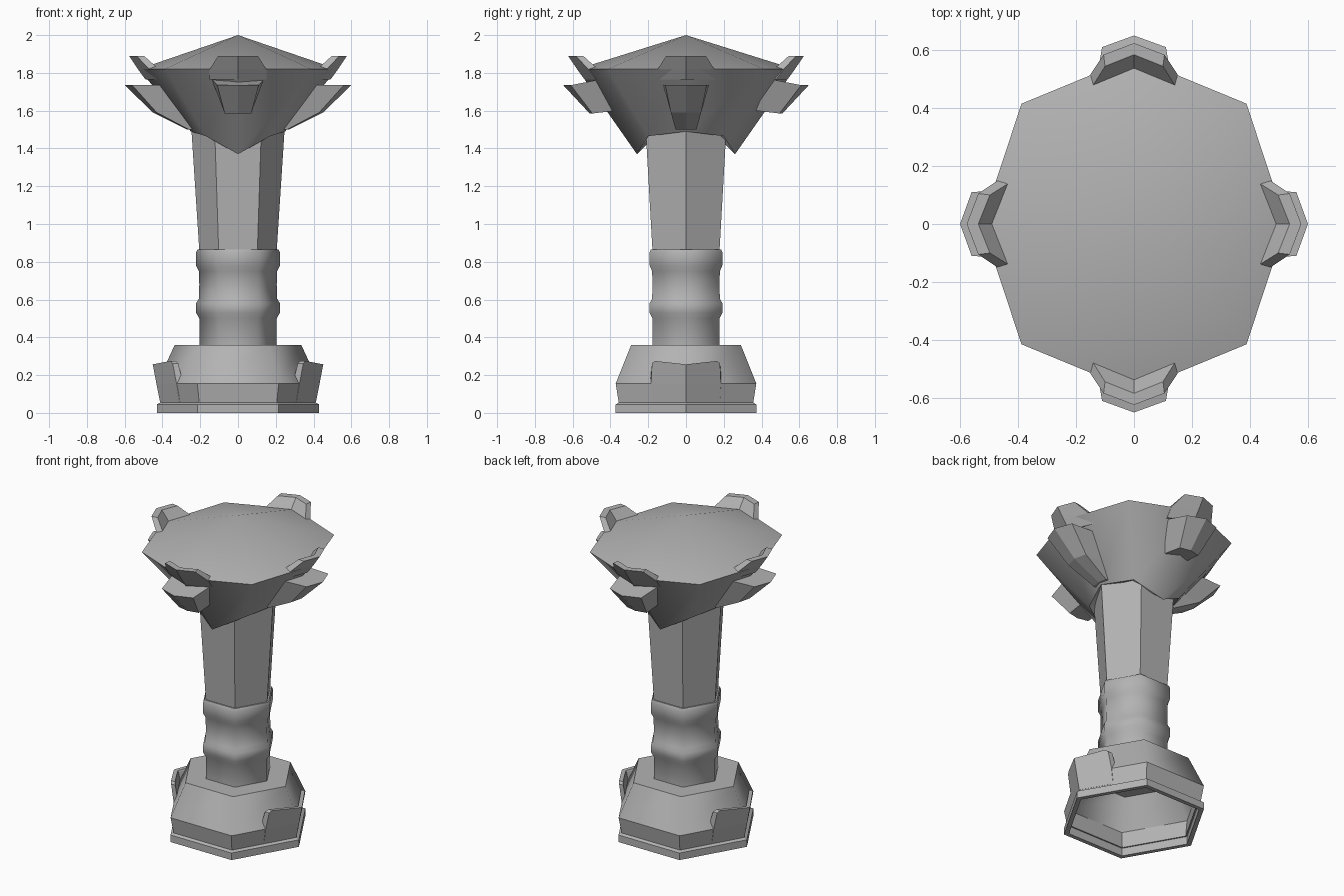
import bpy, bmesh
from math import radians, cos, sin, pi, sqrt
from mathutils import Matrix, Vector

cube = bpy.data.objects.get("Cube")
if cube:
    bpy.data.objects.remove(cube, do_unlink=True)

stone = bpy.data.materials.new("grey stone")
stone.use_nodes = True
grey = (0.45, 0.45, 0.45, 1)
stone.diffuse_color = grey
stone.node_tree.nodes["Principled BSDF"].inputs["Base Color"].default_value = grey


def loft(name, rings, smooth=None, caps=True, turn=0):
    """Skin a stack of equal point rings, cap the ends and turn about z."""
    bm = bmesh.new()
    rows = [[bm.verts.new(p) for p in ring] for ring in rings]
    n = len(rows[0])
    for a, b in zip(rows, rows[1:]):
        for i in range(n):
            j = (i + 1) % n
            bm.faces.new((a[i], a[j], b[j], b[i]))
    if caps:
        bm.faces.new(rows[0][::-1])
        bm.faces.new(rows[-1])
    bmesh.ops.remove_doubles(bm, verts=bm.verts, dist=0.0005)
    bmesh.ops.rotate(bm, verts=bm.verts, matrix=Matrix.Rotation(turn, 3, 'Z'))
    bmesh.ops.recalc_face_normals(bm, faces=bm.faces)
    mesh = bpy.data.meshes.new(name)
    bm.to_mesh(mesh)
    bm.free()
    mesh.materials.append(stone)
    obj = bpy.data.objects.new(name, mesh)
    bpy.context.collection.objects.link(obj)
    if smooth:
        bpy.ops.object.select_all(action='DESELECT')
        obj.select_set(True)
        bpy.context.view_layer.objects.active = obj
        bpy.ops.object.shade_smooth_by_angle(angle=radians(smooth))
    return obj


def hexagon(r, z):
    return [Vector((r * cos(i * pi / 3), r * sin(i * pi / 3), z)) for i in range(6)]


def hex_lathe(name, profile, **kw):
    return loft(name, [hexagon(r, z) for r, z in profile], **kw)


def wedge(name, rows, turn):
    """Bent slab pointing along +x; each row holds an outer and an inner chevron
    as (radius, half width, setback of the sides, height, rise of the sides)."""
    rings = []
    for outer, inner in rows:
        ring = []
        for (r, w, back, z, rise), side in ((outer, 1), (inner, -1)):
            ring += [(r - back, -w * side, z + rise), (r, 0, z), (r - back, w * side, z + rise)]
        rings.append(ring)
    return loft(name, rings, turn=turn)


# Hollow hexagonal base
hex_lathe("base_lip", [(0.40, 0), (0.43, 0), (0.43, 0.045), (0.41, 0.055), (0.40, 0.055), (0.40, 0)],
          caps=False)
hex_lathe("base_wall", [(0.39, 0.05), (0.41, 0.05), (0.43, 0.155), (0.40, 0.155), (0.39, 0.05)],
          caps=False)
hex_lathe("base_cone", [(0.31, 0.34), (0.40, 0.155), (0.43, 0.155), (0.335, 0.36)], smooth=58)

# Corner guards on the left and right of the base
k = 1 / sqrt(3)
for side, turn in (("left", 0), ("right", pi)):
    wedge("base_guard_" + side, [
        ((0.413, 0.18, 0.18 * k, 0.06, 0), (0.395, 0.18, 0.18 * k, 0.06, 0)),
        ((0.432, 0.185, 0.185 * k, 0.155, 0), (0.40, 0.19, 0.19 * k, 0.155, 0)),
        ((0.45, 0.18, 0.18 * k, 0.25, 0.012), (0.42, 0.18, 0.18 * k, 0.25, 0.012)),
        ((0.452, 0.165, 0.165 * k, 0.257, 0.018), (0.425, 0.165, 0.165 * k, 0.257, 0.018)),
    ], turn)

# Ringed collar and tapered shaft
hex_lathe("collar", [(0.205, 0.35), (0.205, 0.50), (0.222, 0.53), (0.222, 0.58), (0.207, 0.605),
                     (0.205, 0.68), (0.207, 0.75), (0.222, 0.78), (0.222, 0.85), (0.215, 0.865)],
          smooth=61)
hex_lathe("shaft", [(0.205, 0.86), (0.248, 1.52)])


# Eight-sided flared head with a low peaked top
def octagon(ax, ay, cx, cy, zx, zc, zy):
    return [(ax, 0, zx), (cx, cy, zc), (0, ay, zy), (-cx, cy, zc),
            (-ax, 0, zx), (-cx, -cy, zc), (0, -ay, zy), (cx, -cy, zc)]


loft("head", [
    octagon(0.19, 0.17, 0.13, 0.13, 1.5, 1.5, 1.5),
    octagon(0.25, 0.26, 0.17, 0.20, 1.49, 1.465, 1.37),
    octagon(0.525, 0.575, 0.388, 0.415, 1.82, 1.82, 1.82),
    octagon(0, 0, 0, 0, 2, 2, 2),
], smooth=50, caps=False)

# Rim claws and fins, repeated on opposite sides
for side, turn in (("left", 0), ("right", pi), ("back", pi / 2), ("front", -pi / 2)):
    flank = side in ("left", "right")
    rim = 0.525 if flank else 0.572
    wedge("rim_claw_" + side, [
        ((rim - 0.035, 0.15, 0.06, 1.765, 0), (rim - 0.09, 0.13, 0.06, 1.765, 0)),
        ((rim + 0.005, 0.15, 0.06, 1.82, 0), (rim - 0.04, 0.145, 0.06, 1.825, 0)),
        ((rim + 0.052, 0.105, 0.04, 1.89, 0), (rim + 0.012, 0.10, 0.04, 1.89, 0)),
    ], turn)
    if flank:
        rows = [((0.60, 0.11, 0.04, 1.735, 0), (0.40, 0.12, 0, 1.735, 0)),
                ((0.45, 0.08, 0.02, 1.59, 0), (0.30, 0.08, 0, 1.59, 0)),
                ((0.27, 0.055, 0.01, 1.50, 0), (0.22, 0.055, 0, 1.50, 0))]
    else:
        rows = [((0.65, 0.11, 0.04, 1.735, 0), (0.44, 0.14, 0, 1.768, 0)),
                ((0.51, 0.07, 0.015, 1.585, 0), (0.37, 0.075, 0, 1.60, 0))]
    wedge("fin_" + side, rows, turn)
